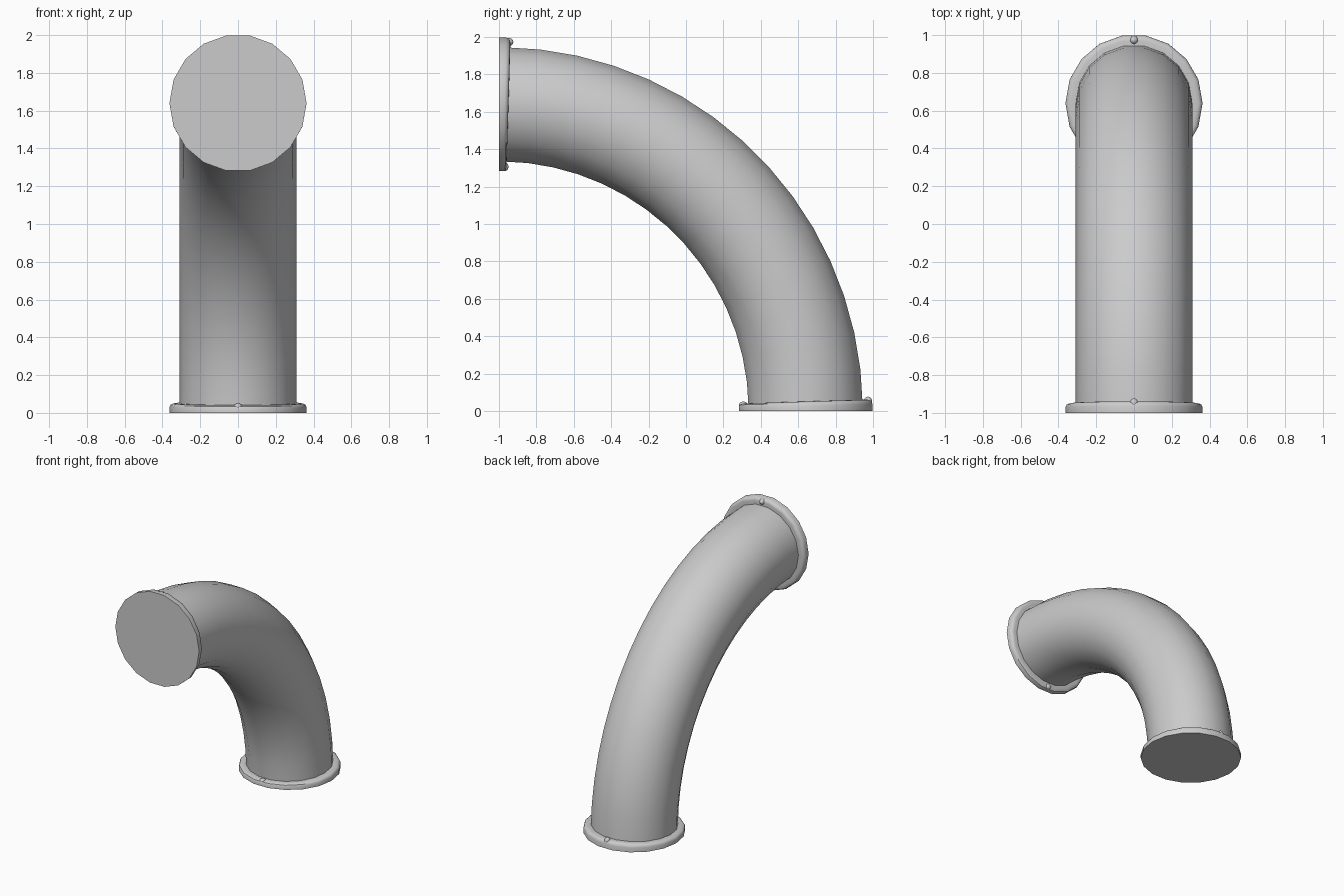
import bpy, bmesh
from math import sin, cos, pi, radians

if "Cube" in bpy.data.objects:
    bpy.data.objects.remove(bpy.data.objects["Cube"])

BEND = 1.64                 # bend radius, centred on y = -1, z = 0
LENGTH = BEND * pi / 2      # length along the centre line
SIDES = 18


def bent(x, d, s):
    """Sideways x, outward d, distance s along the pipe -> world position."""
    a = s / BEND
    return (x, -1 + (BEND + d) * cos(a), (BEND + d) * sin(a))


def finish(bm, name):
    bmesh.ops.recalc_face_normals(bm, faces=bm.faces)
    me = bpy.data.meshes.new(name)
    bm.to_mesh(me)
    bm.free()
    ob = bpy.data.objects.new(name, me)
    bpy.context.collection.objects.link(ob)
    bpy.ops.object.select_all(action='DESELECT')
    ob.select_set(True)
    bpy.context.view_layer.objects.active = ob
    bpy.ops.object.shade_smooth_by_angle(angle=radians(35))
    return ob


def bent_lathe(name, profile):
    """Revolve (radius, s) rings about the curved centre line, capping both ends."""
    bm = bmesh.new()
    rings = []
    for r, s in profile:
        rings.append([bm.verts.new(bent(r * cos(2 * pi * i / SIDES),
                                        r * sin(2 * pi * i / SIDES), s))
                      for i in range(SIDES)])
    for a, b in zip(rings, rings[1:]):
        for i in range(SIDES):
            j = (i + 1) % SIDES
            bm.faces.new((a[i], a[j], b[j], b[i]))
    bm.faces.new(rings[0])
    bm.faces.new(rings[-1])
    return finish(bm, name)


def bolt(name, d, s):
    """Small domed bolt head half sunk in a flange."""
    bm = bmesh.new()
    bmesh.ops.create_uvsphere(bm, u_segments=12, v_segments=8, radius=0.022)
    for v in bm.verts:
        v.co = bent(v.co.x, d + v.co.y, s + v.co.z)
    return finish(bm, name)


# Curved pipe
STEPS = 15
bent_lathe("pipe", [(0.31, 0.02 + (LENGTH - 0.04) * i / STEPS) for i in range(STEPS + 1)])

# Flange and two bolts at each end
flange = [(0.363, 0), (0.363, 0.03), (0.358, 0.042), (0.347, 0.049), (0.335, 0.051), (0.30, 0.051)]
for end in ("lower", "upper"):
    def along(s):
        return s if end == "lower" else LENGTH - s
    bent_lathe(end + "_flange", [(r, along(s)) for r, s in flange])
    for side, d in (("outer", 0.334), ("inner", -0.334)):
        bolt(f"{end}_{side}_bolt", d, along(0.042))
